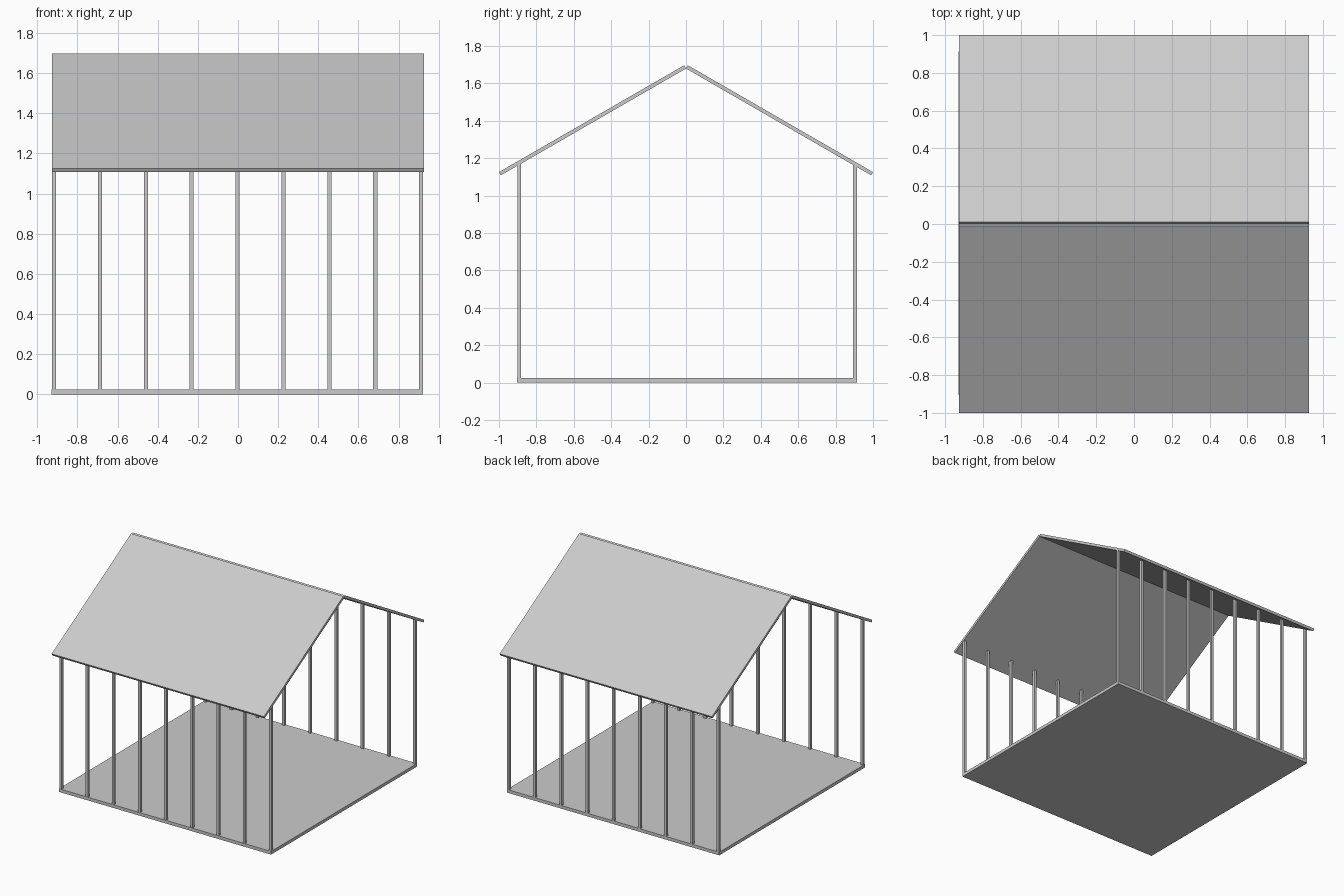
import bpy, bmesh
from math import radians, cos, sin

if "Cube" in bpy.data.objects:
    bpy.data.objects.remove(bpy.data.objects["Cube"])


def prism(name, profile, x0, x1):
    """Extrude a (y, z) outline along x."""
    bm = bmesh.new()
    face = bm.faces.new([bm.verts.new((x0, y, z)) for y, z in profile])
    ext = bmesh.ops.extrude_face_region(bm, geom=[face])
    verts = [g for g in ext["geom"] if isinstance(g, bmesh.types.BMVert)]
    bmesh.ops.translate(bm, verts=verts, vec=(x1 - x0, 0, 0))
    bmesh.ops.recalc_face_normals(bm, faces=bm.faces)
    mesh = bpy.data.meshes.new(name)
    bm.to_mesh(mesh)
    bm.free()
    obj = bpy.data.objects.new(name, mesh)
    bpy.context.collection.objects.link(obj)
    return obj


def box(name, x0, x1, y0, y1, z0, z1):
    return prism(name, [(y0, z0), (y1, z0), (y1, z1), (y0, z1)], x0, x1)


# Floor slab
box("floor", -0.93, 0.922, -0.904, 0.914, 0, 0.025)

# Roof slopes: square-ended boards pitched at 30 degrees
pitch, thick = radians(30), 0.02
dy, dz = thick * sin(pitch), thick * cos(pitch)
ridge_z, eave_z = 1.697, 1.126
for side, label in ((-1, "front"), (1, "back")):
    prism("roof_" + label,
          [(side * dy, ridge_z), (side, eave_z),
           (side * (1 - dy), eave_z - dz), (0, ridge_z - dz)],
          -0.926, 0.926)

# Two rows of nine square posts, tops tucked into the roof
h = 0.01
for label, yc in (("front", -0.892), ("back", 0.904)):
    for i in range(9):
        xc = -0.917 + i * 0.2287
        box(f"{label}_post_{i + 1}", xc - h, xc + h, yc - h, yc + h, 0.01, 1.17)
